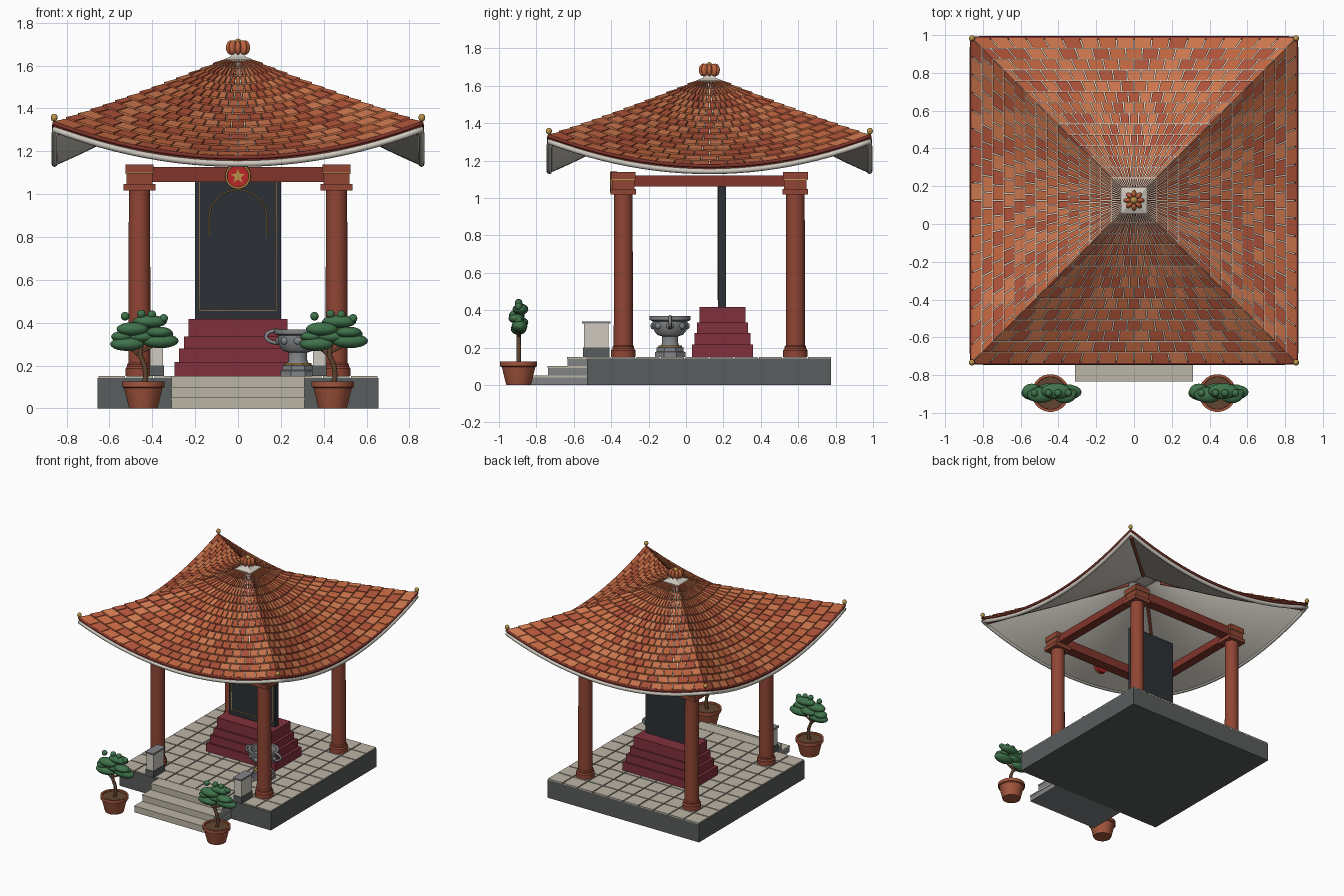
import bpy, bmesh, math, random
from mathutils import Vector, Matrix

if "Cube" in bpy.data.objects:
    bpy.data.objects.remove(bpy.data.objects["Cube"])

random.seed(4)
CY = 0.125                      # pavilion centre in y
pi = math.pi


def mat(name, r, g, b):
    m = bpy.data.materials.new(name)
    m.diffuse_color = (r, g, b, 1)
    m.use_nodes = True
    m.node_tree.nodes["Principled BSDF"].inputs["Base Color"].default_value = m.diffuse_color
    return m


RED = mat("painted_red", .28, .06, .035)
DARKRED = mat("dark_red", .22, .035, .025)
MAROON = mat("maroon", .22, .03, .045)
CREAM = mat("cream", .62, .59, .52)
PAVE = mat("paving", .50, .46, .38)
GREY = mat("dark_stone", .10, .11, .11)
STONE = mat("stone", .22, .23, .24)
BLACK = mat("black_granite", .025, .03, .035)
GOLD = mat("gold", .50, .30, .07)
CRIMSON = mat("crimson", .5, .02, .02)
CLAY = mat("clay", .36, .09, .045)
SOIL = mat("wood", .12, .06, .03)
LEAF = mat("leaf", .05, .17, .07)
TILES = [mat("tile_a", .52, .13, .05), mat("tile_b", .42, .085, .04), mat("tile_c", .60, .18, .075)]


def finish(name, bm, m, smooth=None, recalc=True):
    if recalc:
        bmesh.ops.recalc_face_normals(bm, faces=bm.faces)
    me = bpy.data.meshes.new(name)
    bm.to_mesh(me)
    bm.free()
    me.materials.append(m)
    if smooth:
        me.shade_smooth()
        me.set_sharp_from_angle(angle=math.radians(smooth))
    o = bpy.data.objects.new(name, me)
    bpy.context.collection.objects.link(o)
    return o


def boxes(name, ranges, m):
    """Boxes given as x0,x1,y0,y1,z0,z1 joined in one object."""
    bm = bmesh.new()
    for x0, x1, y0, y1, z0, z1 in ranges:
        M = Matrix.Translation(((x0 + x1) / 2, (y0 + y1) / 2, (z0 + z1) / 2)) @ Matrix.Diagonal((x1 - x0, y1 - y0, z1 - z0, 1))
        bmesh.ops.create_cube(bm, size=1, matrix=M)
    return finish(name, bm, m)


def lathe(name, prof, loc, m, n=24, smooth=35):
    """Turned solid from (radius, z) points, capped at both ends."""
    bm = bmesh.new()
    rings = [[bm.verts.new((loc[0] + r * math.cos(2 * pi * (i + .5) / n), loc[1] + r * math.sin(2 * pi * (i + .5) / n), loc[2] + z))
              for i in range(n)] for r, z in prof]
    for a, b in zip(rings, rings[1:]):
        for i in range(n):
            bm.faces.new((a[i], a[(i + 1) % n], b[(i + 1) % n], b[i]))
    bm.faces.new(rings[0])
    bm.faces.new(rings[-1])
    return finish(name, bm, m, smooth)


def balls(name, items, m, seg=16):
    """Ellipsoids given as (centre, radii, turn about z)."""
    bm = bmesh.new()
    for c, r, a in items:
        M = Matrix.Translation(c) @ Matrix.Rotation(a, 4, 'Z') @ Matrix.Diagonal((*r, 1))
        bmesh.ops.create_uvsphere(bm, u_segments=seg, v_segments=seg // 2 + 2, radius=1, matrix=M)
    return finish(name, bm, m, 60)


def tube(name, paths, r, m, cyclic=False, res=2):
    cu = bpy.data.curves.new(name, 'CURVE')
    cu.dimensions = '3D'
    cu.bevel_depth, cu.bevel_resolution, cu.use_fill_caps = r, res, True
    for pts in paths:
        sp = cu.splines.new('POLY')
        sp.points.add(len(pts) - 1)
        sp.use_cyclic_u = cyclic
        for p, q in zip(sp.points, pts):
            p.co = (*q, 1)
    cu.materials.append(m)
    o = bpy.data.objects.new(name, cu)
    bpy.context.collection.objects.link(o)
    bpy.ops.object.select_all(action='DESELECT')
    o.select_set(True)
    bpy.context.view_layer.objects.active = o
    bpy.ops.object.convert(target='MESH')
    return o


def prism(name, pts, y0, y1, m):
    """Outline in x,z extruded along y."""
    bm = bmesh.new()
    f = bm.faces.new([bm.verts.new((x, y0, z)) for x, z in pts])
    g = bmesh.ops.extrude_face_region(bm, geom=[f])['geom']
    bmesh.ops.translate(bm, vec=(0, y1 - y0, 0), verts=[v for v in g if isinstance(v, bmesh.types.BMVert)])
    return finish(name, bm, m)


# Platform with paved floor and front steps
boxes("platform_base", [(-.655, .655, CY - .655, CY + .65, 0, .141)], GREY)
n, w = 10, 1.31 / 10
boxes("floor_tiles", [(-.655 + i * w + .004, -.655 + (i + 1) * w - .004, CY - .655 + j * w + .004, CY - .655 + (j + 1) * w - .004, .14, .15)
                      for i in range(n) for j in range(n)], PAVE)
steps = [(-.835, .05), (-.74, .10), (-.635, .15)]
boxes("step_bodies", [(-.31, .31, y + .004, -.53, z - .05, z - .01) for y, z in steps], STONE)
boxes("step_treads", [(-.313, .313, y, -.53, z - .01, z) for y, z in steps], PAVE)
boxes("step_risers", [(-.31, .31, y + .001, y + .01, z - .05, z - .01) for y, z in steps], PAVE)

# Low posts beside the steps
for s, side in ((-1, "left"), (1, "right")):
    x = s * .38
    boxes(side + "_post_base", [(x - .034, x + .034, -.55, -.41, .15, .20)], GREY)
    boxes(side + "_post", [(x - .03, x + .03, -.545, -.415, .20, .328)], CREAM)
    boxes(side + "_post_cap", [(x - .036, x + .036, -.555, -.405, .328, .34)], STONE)

# Pillars with bases and capitals
for x in (-.46, .46):
    for y in (CY - .46, CY + .46):
        lathe("pillar", [(.066, .15), (.066, .185), (.058, .195), (.058, .205), (.052, .212), (.051, .6), (.05, 1.02)], (x, y, 0), RED)
        boxes("pillar_capital", [(x - .075, x + .075, y - .068, y + .068, 1.018, 1.047),
                                 (x - .06, x + .06, y - .06, y + .06, 1.047, 1.10),
                                 (x - .066, x + .066, y - .066, y + .066, 1.10, 1.138)], RED)
        boxes("capital_trim", [(x - .068, x + .068, y - .068, y + .068, 1.097, 1.101)], GOLD)

# Tie beams
boxes("tie_beams", [(-.41, .41, CY + s * .46 - .04, CY + s * .46 + .04, 1.056, 1.126) for s in (-1, 1)] +
      [(s * .46 - .035, s * .46 + .035, CY - .41, CY + .41, 1.06, 1.12) for s in (-1, 1)], DARKRED)

# Front medallion
circle = lambda r, k: [(r * math.cos(2 * pi * i / k), 1.083 + r * math.sin(2 * pi * i / k)) for i in range(k)]
prism("medallion_disc", circle(.057, 32), -.40, -.37, CRIMSON)
tube("medallion_rim", [[(x, -.40, z) for x, z in circle(.055, 32)]], .005, GOLD, True)
prism("medallion_star", [((.036 if i % 2 == 0 else .015) * math.sin(pi * i / 5), 1.083 + (.036 if i % 2 == 0 else .015) * math.cos(pi * i / 5))
                         for i in range(10)], -.406, -.399, GOLD)

# Stepped pedestal and upright slab
levels = [(.297, .163, .15, .217), (.275, .15, .217, .279), (.253, .137, .279, .335), (.232, .123, .335, .416)]
boxes("pedestal", [(-a, a, .195 - b, .195 + b, z0, z1) for a, b, z0, z1 in levels], MAROON)
boxes("slab", [(-.2, .2, .172, .214, .416, 1.085)], BLACK)
tube("slab_border", [[(-.178, .171, .455), (.178, .171, .455), (.178, .171, 1.065), (-.178, .171, 1.065)]], .0025, GOLD, True, 1)
arch = [(-.135, .171, .80)] + [(-.135 * math.cos(pi * i / 16), .171, .89 + .13 * math.sin(pi * i / 16)) for i in range(17)] + [(.135, .171, .80)]
tube("slab_arch", [arch], .0025, GOLD, False, 1)

# Incense burner
B = (.28, -.085, 0)
lathe("burner_base", [(.088, .15), (.088, .175), (.078, .18), (.078, .20), (.06, .205)], B, STONE, 8, 20)
lathe("burner_ring", [(.064, .203), (.064, .212)], B, GOLD, 16)
lathe("burner_bowl", [(.05, .21), (.044, .225), (.044, .26), (.07, .268), (.088, .29), (.095, .325), (.095, .34), (.112, .348),
                      (.112, .368), (.092, .368), (.08, .32), (.03, .31)], B, STONE, 16, 30)
balls("burner_studs", [((B[0] + .093 * math.cos(i * pi / 4), B[1] + .093 * math.sin(i * pi / 4), .315), (.012, .02, .018), i * pi / 4)
                       for i in range(8)], STONE, 8)
tube("burner_handles", [[(B[0] + s * (.09 + .06 * math.sin(pi * i / 10)), B[1], .335 + .03 * math.cos(pi * i / 10)) for i in range(11)]
                        for s in (-1, 1)], .009, STONE)


# Curved roof surface: k = side, t = -1..1 along the eave, s = 0 eave .. 1 top
R = .86


def roof(k, t, s, dz=0.0, out=0.0):
    mid = 1.175 + .455 * (.75 * s + .25 * s * s)
    rid = 1.335 + .295 * (.88 * s + .12 * s * s)
    r = R - .8 * s + out
    v = Matrix.Rotation(k * pi / 2, 3, 'Z') @ Vector((t * r, -r, mid + (rid - mid) * t * t + dz))
    return v + Vector((0, CY, 0))


def shell(name, f, nu, nv, m):
    bm = bmesh.new()
    for k in range(4):
        g = [[bm.verts.new(f(k, 2 * i / nu - 1, j / nv)) for i in range(nu + 1)] for j in range(nv + 1)]
        for j in range(nv):
            for i in range(nu):
                bm.faces.new((g[j][i], g[j][i + 1], g[j + 1][i + 1], g[j + 1][i]))
    bmesh.ops.remove_doubles(bm, verts=bm.verts, dist=1e-4)
    return finish(name, bm, m, 30, recalc=False)


shell("roof_bed", lambda k, t, s: roof(k, t, s, -.008), 24, 14, CREAM)
shell("roof_soffit", lambda k, t, s: roof(k, -t, s, -.045), 24, 14, CREAM)
shell("eave_board", lambda k, t, s: roof(k, t, 0, -.045 + .045 * s), 24, 1, DARKRED)

# Roof tiles in staggered rows
rows, cols = 14, 18
bms = [bmesh.new() for _ in TILES]
for k in range(4):
    for j in range(rows):
        s0, s1 = j / rows, (j + 1) / rows - .004
        for i in range(cols + j % 2):
            a = 2 * (i - .5 * (j % 2)) / cols - 1
            gap = .003 / (R - .8 * s0)
            t0, t1 = max(a + gap, -1), min(a + 2 / cols - gap, 1)
            bm = random.choice(bms)
            top = [bm.verts.new(roof(k, t, s, h)) for t, s, h in ((t0, s0, .006), (t1, s0, .006), (t1, s1, 0), (t0, s1, 0))]
            low = [bm.verts.new(v.co - Vector((0, 0, .012))) for v in top]
            bm.faces.new(top)
            for q in range(4):
                bm.faces.new((top[q], low[q], low[(q + 1) % 4], top[(q + 1) % 4]))
for c, bm, m in zip("abc", bms, TILES):
    finish("roof_tiles_" + c, bm, m, recalc=False)

# Eave mouldings, hip rafters and corner knobs
loop = lambda dz, out: [roof(k, i / 12 - 1, 0, dz, out) for k in range(4) for i in range(24)]
tube("eave_trim", [loop(-.004, 0)], .009, DARKRED, True)
tube("eave_roll", [loop(-.033, -.004)], .015, CREAM, True)
tube("hip_rafters", [[roof(k, -1, .03, -.055), roof(k, -1, .97, -.055)] for k in range(4)], .013, RED)
balls("corner_knobs", [(roof(k, -1, 0, .022, -.002), (.016, .016, .018), 0) for k in range(4)], GOLD)

# Roof cap and petal finial
lathe("roof_cap", [(.098, 1.60), (.098, 1.628), (.05, 1.642), (.03, 1.66)], (0, CY, 0), CREAM, 4, 20)
balls("finial_petals", [((.033 * math.cos(i * pi / 4), CY + .033 * math.sin(i * pi / 4), 1.684), (.023, .014, .034), i * pi / 4)
                        for i in range(8)], TILES[0])
balls("finial_core", [((0, CY, 1.692), (.022, .022, .034), 0)], GOLD)

# Potted trees
pads = [(-.075, 0, .30, .08, .032), (.08, .005, .315, .085, .034), (-.05, -.01, .37, .075, .032), (.03, .01, .405, .08, .03),
        (-.005, .01, .335, .07, .028), (.075, -.012, .355, .06, .026), (-.1, .008, .335, .05, .025)]
buds = [(-.085, .43), (-.01, .44), (.095, .42), (.04, .437), (-.12, .32), (.12, .345)]
for s, side in ((-1, "left"), (1, "right")):
    x, y = s * .442, -.895
    lathe(side + "_pot", [(.066, 0), (.07, .012), (.09, .095), (.1, .1), (.1, .125), (.086, .125), (.084, .108)], (x, y, 0), CLAY)
    lathe(side + "_soil", [(.085, .10), (.085, .114)], (x, y, 0), SOIL)
    trunk = [(0, .10), (.012, .15), (.006, .20), (-.016, .25), (-.01, .30), (.012, .35), (.01, .41)]
    tube(side + "_trunk", [[(x + a, y, z) for a, z in trunk]], .012, SOIL)
    tube(side + "_branches", [[(x - .014, y, .24), (x - .075, y, .295)], [(x - .012, y, .26), (x + .08, y, .31)]], .007, SOIL)
    balls(side + "_foliage", [((x + a, y + b, z), (rx, .042, rz), 0) for a, b, z, rx, rz in pads] +
          [((x + a, y, z), (.02, .02, .02), 0) for a, z in buds], LEAF)
